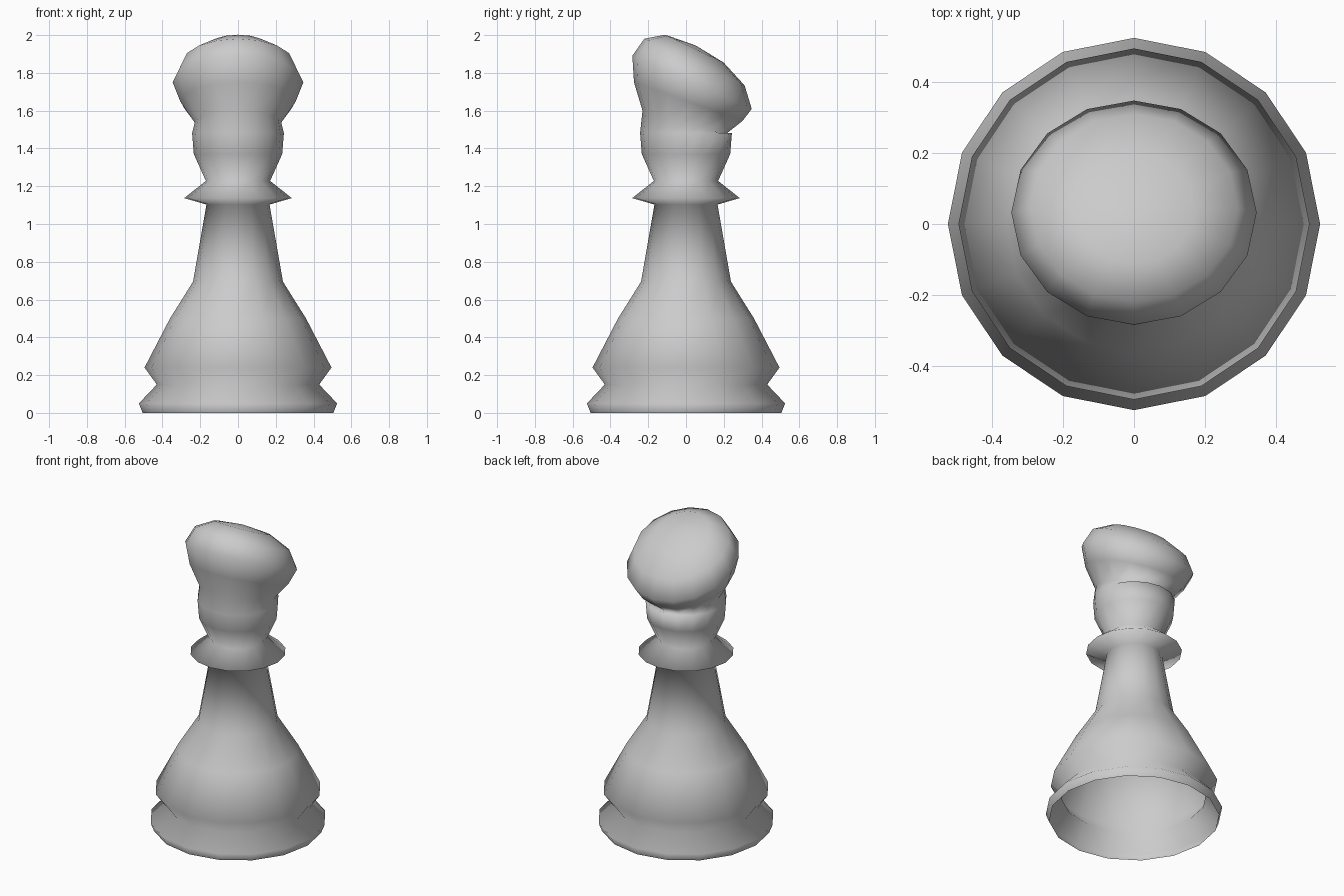
import bpy, bmesh, math

if "Cube" in bpy.data.objects:
    bpy.data.objects.remove(bpy.data.objects["Cube"])

SIDES = 16


def ring(bm, r, y, z, tilt=0.0):
    """A ring of vertices, tipped down towards +y by tilt degrees."""
    t = math.radians(tilt)
    verts = []
    for i in range(SIDES):
        a = 2 * math.pi * i / SIDES
        s = r * math.sin(a)
        verts.append(bm.verts.new((r * math.cos(a), y + s * math.cos(t), z - s * math.sin(t))))
    return verts


# Turned body: (radius, height), open underneath
body = [(0.505, 0.0), (0.525, 0.05), (0.43, 0.15), (0.495, 0.24),
        (0.36, 0.5), (0.238, 0.695), (0.167, 1.103), (0.285, 1.137),
        (0.17, 1.228), (0.234, 1.37), (0.243, 1.482)]

# Tilted head: (radius, y, z, tilt)
head = [(0.229, -0.01, 1.538, 15.8), (0.305, 0.012, 1.648, 19.6),
        (0.346, 0.032, 1.75, 24), (0.293, 0.045, 1.857, 25),
        (0.172, 0.045, 1.928, 25.5)]

bm = bmesh.new()
rings = [ring(bm, r, 0, z) for r, z in body] + [ring(bm, *h) for h in head]
for lo, hi in zip(rings, rings[1:]):
    for i in range(SIDES):
        j = (i + 1) % SIDES
        bm.faces.new((lo[i], lo[j], hi[j], hi[i]))

# Crown of the head
apex = bm.verts.new((0, 0.052, 1.945))
for i in range(SIDES):
    bm.faces.new((rings[-1][i], rings[-1][(i + 1) % SIDES], apex))

for f in bm.faces:
    f.smooth = True
mesh = bpy.data.meshes.new("chess_bishop")
bm.to_mesh(mesh)
bm.free()
bpy.context.collection.objects.link(bpy.data.objects.new("chess_bishop", mesh))
